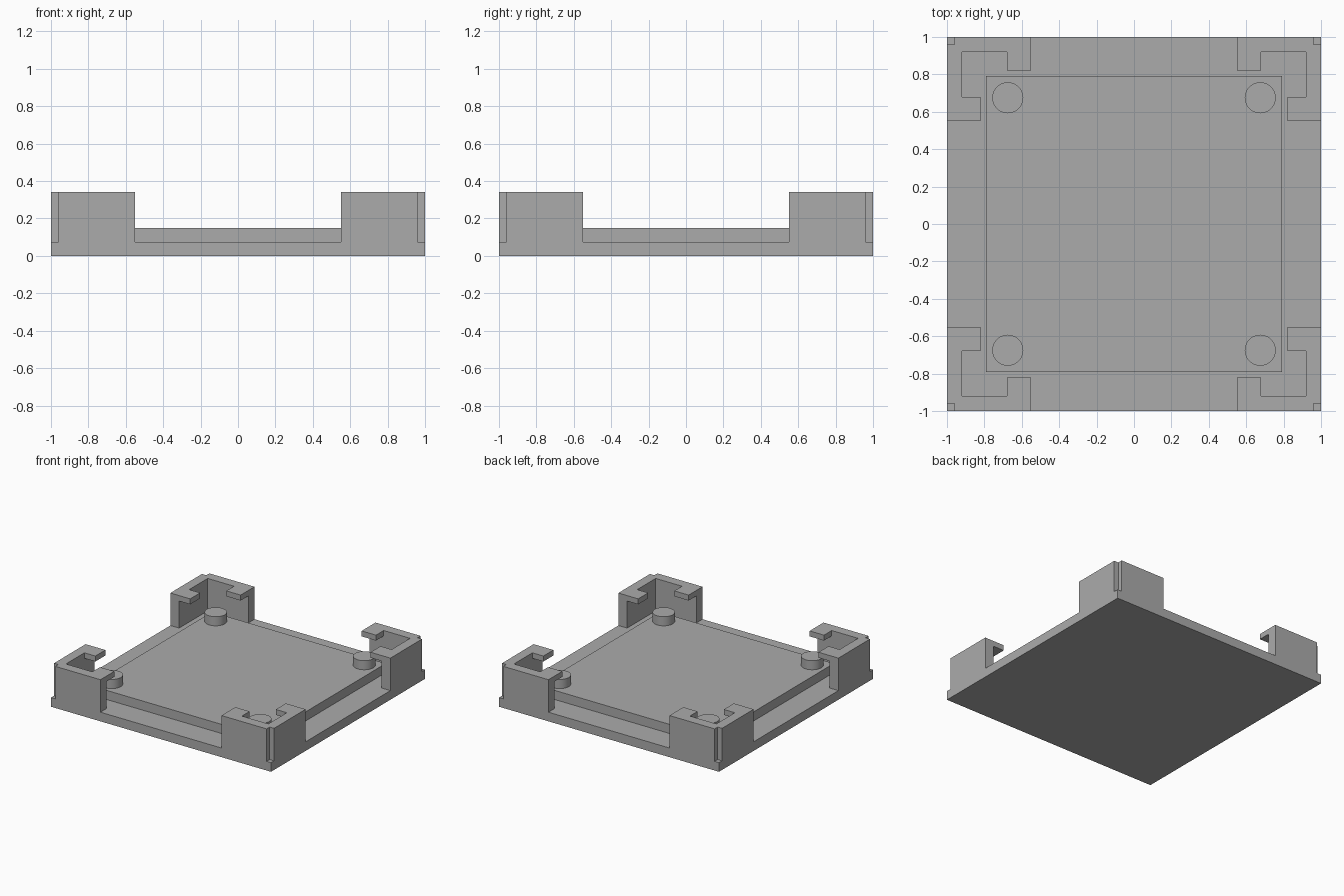
import bpy
import bmesh

cube = bpy.data.objects.get("Cube")
if cube:
    bpy.data.objects.remove(cube, do_unlink=True)

grey = bpy.data.materials.new("plain_grey")
grey.use_nodes = True
grey.diffuse_color = (0.41, 0.41, 0.41, 1)
grey.node_tree.nodes["Principled BSDF"].inputs["Base Color"].default_value = grey.diffuse_color

BASE_TOP, PLATE_TOP, PEG_TOP = 0.075, 0.15, 0.225
HOOK_BOTTOM, TOP = 0.297, 0.342
INNER, END, TIP, HOOK_END = 0.92, 0.55, 0.82, 0.68


def add_prism(bm, outline, z0, z1):
    """Extrude a flat outline from z0 up to z1."""
    face = bm.faces.new([bm.verts.new((x, y, z0)) for x, y in outline])
    extruded = bmesh.ops.extrude_face_region(bm, geom=[face])["geom"]
    verts = [v for v in extruded if isinstance(v, bmesh.types.BMVert)]
    bmesh.ops.translate(bm, verts=verts, vec=(0, 0, z1 - z0))


def make_object(name, prisms):
    bm = bmesh.new()
    for outline, z0, z1 in prisms:
        add_prism(bm, outline, z0, z1)
    bmesh.ops.recalc_face_normals(bm, faces=bm.faces)
    mesh = bpy.data.meshes.new(name)
    bm.to_mesh(mesh)
    bm.free()
    mesh.materials.append(grey)
    obj = bpy.data.objects.new(name, mesh)
    bpy.context.collection.objects.link(obj)
    return obj


def rectangle(x0, x1, y0, y1):
    return [(x0, y0), (x1, y0), (x1, y1), (x0, y1)]


# Square floor and raised inner plate
make_object("base", [(rectangle(-1, 1, -1, 1), 0, BASE_TOP)])
make_object("raised_plate", [(rectangle(-0.79, 0.79, -0.79, 0.79), BASE_TOP, PLATE_TOP)])

# L-shaped corner wall with a small notch down its outer edge
wall = [(END, 1), (END, INNER), (INNER, INNER), (INNER, END), (1, END),
        (1, 0.96), (0.96, 0.96), (0.96, 1)]
# Overhanging clips at both ends of the wall
hook_a = rectangle(END, HOOK_END, TIP, INNER)
hook_b = rectangle(TIP, INNER, END, HOOK_END)

for sy, depth in ((-1, "front"), (1, "back")):
    for sx, side in ((-1, "right"), (1, "left")):
        def mirror(outline):
            return [(x * sx, y * sy) for x, y in outline]

        make_object(f"{depth}_{side}_corner", [
            (mirror(wall), BASE_TOP, TOP),
            (mirror(hook_a), HOOK_BOTTOM, TOP),
            (mirror(hook_b), HOOK_BOTTOM, TOP)])

        # Round locating peg
        bpy.ops.mesh.primitive_cylinder_add(
            vertices=48, radius=0.083, depth=PEG_TOP - PLATE_TOP,
            location=(0.675 * sx, 0.675 * sy, (PEG_TOP + PLATE_TOP) / 2))
        peg = bpy.context.object
        peg.name = f"{depth}_{side}_peg"
        peg.data.materials.append(grey)
        bpy.ops.object.shade_smooth_by_angle()
